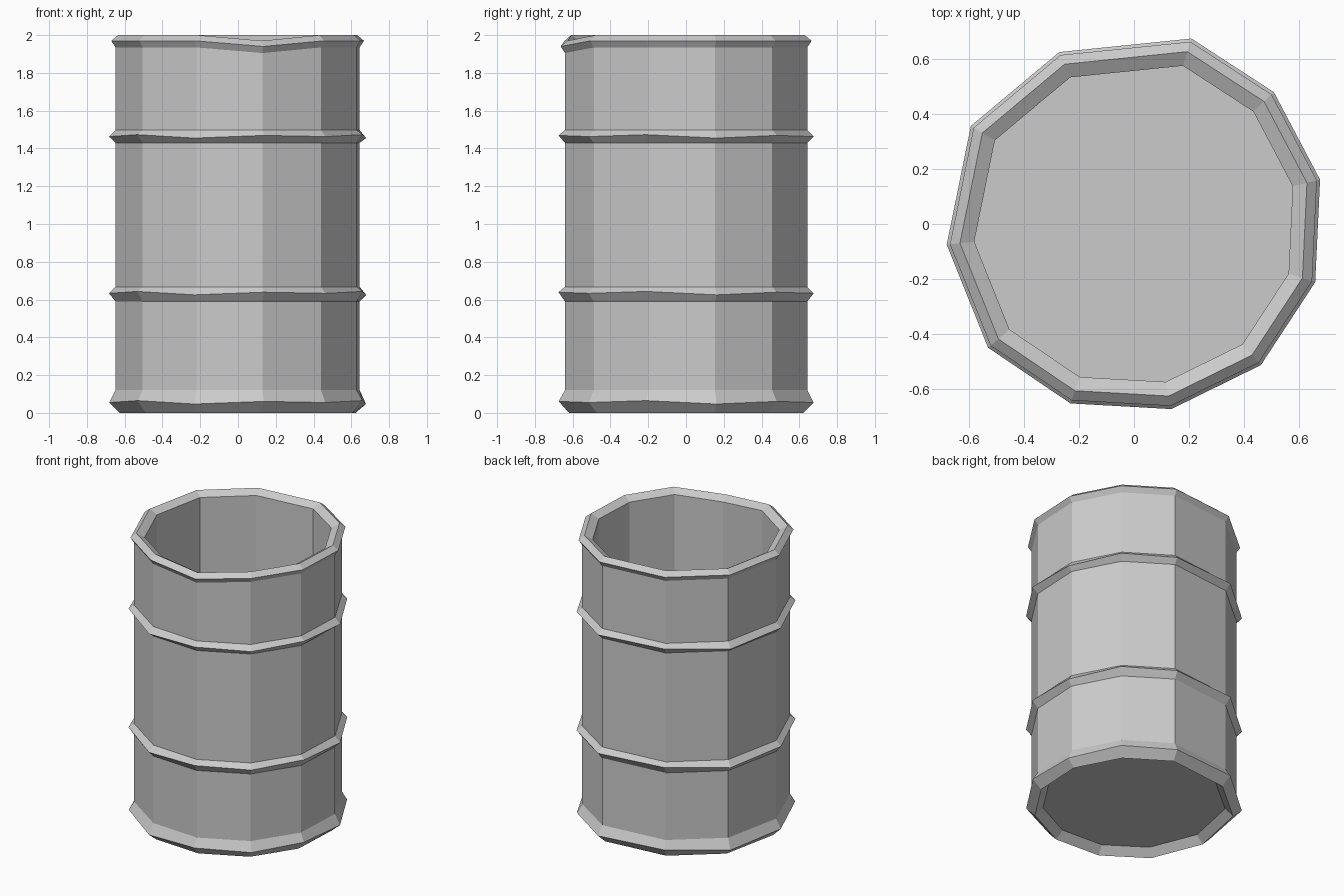
import bpy, bmesh
from math import cos, sin, radians

if "Cube" in bpy.data.objects:
    bpy.data.objects.remove(bpy.data.objects["Cube"])

# Slightly uneven eleven-sided outline: angle and radius factor per corner
ANGLES = [-173.7, -139.7, -109.5, -78.6, -48, -17.8, 13.4, 43.3, 72.8, 113.5, 149]
SCALE = [0.99, 1.005, 1.0, 0.992, 0.997, 1.0, 1.005, 1.01, 1.02, 0.985, 1.0]
N = len(ANGLES)

# Profile (radius, height) from underside recess, up the outside, down the inside
WALL = 0.659
PROFILE = [(0.585, 0.05), (0.637, 0.0), (0.693, 0.055), (WALL, 0.12)]
for low, mid, high in ((0.59, 0.633, 0.667), (1.43, 1.463, 1.497)):
    PROFILE += [(WALL, low), (0.694, mid), (WALL, high)]
PROFILE += [(WALL, 1.935), (0.682, 1.97), (0.645, 2.0), (0.592, 1.97), (0.592, 0.08)]


def loft(name, profile):
    bm = bmesh.new()
    rings = []
    for r, z in profile:
        ring = []
        for i, (a, s) in enumerate(zip(ANGLES, SCALE)):
            # small dent in the front of the top rim
            dz = -0.03 if i == 3 and z > 1.9 else 0.0
            # hand-made unevenness along the ridge of hoops and foot
            if r > 0.69:
                dz += (0, 0.01, -0.008, 0.006)[i % 4]
            t = radians(a)
            ring.append(bm.verts.new((r * s * cos(t), r * s * sin(t), z + dz)))
        rings.append(ring)
    for a, b in zip(rings, rings[1:]):
        for i in range(N):
            j = (i + 1) % N
            bm.faces.new((a[i], a[j], b[j], b[i]))
    # underside and inner floor
    bm.faces.new(rings[0][::-1])
    bm.faces.new(rings[-1])
    bmesh.ops.recalc_face_normals(bm, faces=bm.faces)
    mesh = bpy.data.meshes.new(name)
    bm.to_mesh(mesh)
    bm.free()
    obj = bpy.data.objects.new(name, mesh)
    bpy.context.collection.objects.link(obj)
    return obj


# Open barrel with rim, two hoops and foot ring
loft("barrel", PROFILE)
